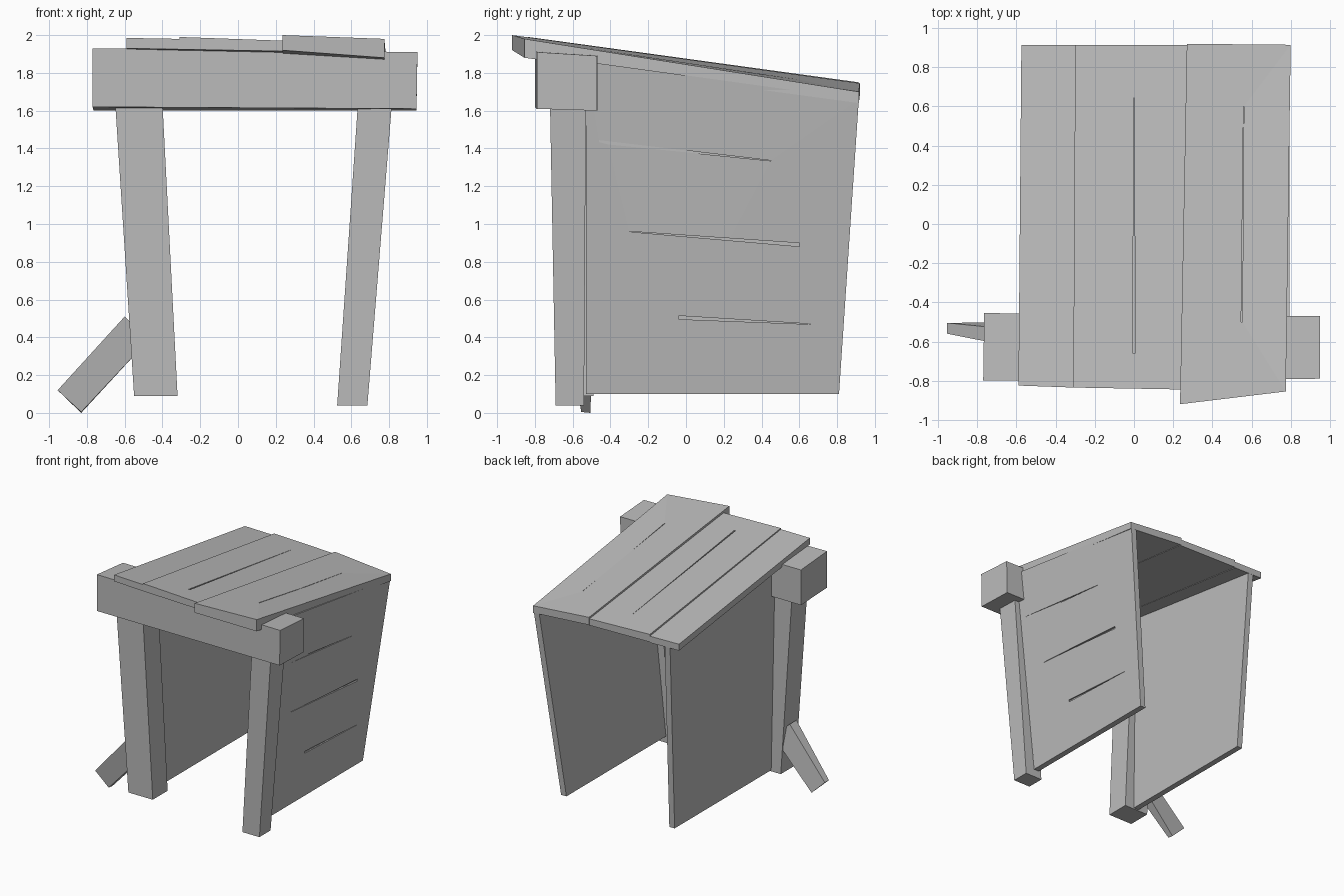
import bpy
import bmesh

cube = bpy.data.objects.get("Cube")
if cube:
    bpy.data.objects.remove(cube, do_unlink=True)

grey = bpy.data.materials.new("weathered_grey")
grey.use_nodes = True
grey.diffuse_color = (0.5, 0.5, 0.5, 1)
grey.node_tree.nodes["Principled BSDF"].inputs["Base Color"].default_value = (0.5, 0.5, 0.5, 1)


def loft(name, start, end):
    """Solid joining two four-cornered ends."""
    bm = bmesh.new()
    a = [bm.verts.new(p) for p in start]
    b = [bm.verts.new(p) for p in end]
    bm.faces.new(a)
    bm.faces.new(b)
    for i in range(4):
        j = (i + 1) % 4
        bm.faces.new((a[i], a[j], b[j], b[i]))
    bmesh.ops.recalc_face_normals(bm, faces=bm.faces)
    mesh = bpy.data.meshes.new(name)
    bm.to_mesh(mesh)
    bm.free()
    mesh.materials.append(grey)
    obj = bpy.data.objects.new(name, mesh)
    bpy.context.collection.objects.link(obj)
    return obj


def level(x0, x1, y0, y1, z):
    """Horizontal rectangle."""
    return [(x0, y0, z), (x1, y0, z), (x1, y1, z), (x0, y1, z)]


def plank_end(left, right, t_left, t_right):
    """Upright end of a roof plank, from its two top corners."""
    (xa, ya, za), (xb, yb, zb) = left, right
    return [left, right, (xb, yb, zb - t_right), (xa, ya, za - t_left)]


def crack(target, start, end):
    """Thin tapering split cut into a board."""
    cutter = loft(target.name + "_crack_cutter", start, end)
    cutter.hide_render = True
    cutter.hide_viewport = True
    cutter.display_type = 'WIRE'
    cut = target.modifiers.new("crack", 'BOOLEAN')
    cut.operation = 'DIFFERENCE'
    cut.solver = 'EXACT'
    cut.object = cutter


# Leaning front posts
loft("right_post", level(-0.55, -0.32, -0.69, -0.49, 0.09),
     level(-0.65, -0.40, -0.71, -0.50, 1.64))
loft("left_post", level(0.525, 0.685, -0.69, -0.54, 0.04),
     level(0.635, 0.815, -0.72, -0.53, 1.64))

# Lintel beam
loft("lintel_beam",
     [(-0.77, -0.8, 1.62), (-0.765, -0.455, 1.60), (-0.765, -0.455, 1.90), (-0.77, -0.8, 1.93)],
     [(0.945, -0.79, 1.61), (0.945, -0.47, 1.60), (0.95, -0.47, 1.89), (0.95, -0.79, 1.91)])

# Slanted brace against the post
loft("brace",
     [(-0.955, -0.56, 0.12), (-0.955, -0.505, 0.12), (-0.83, -0.505, 0), (-0.83, -0.555, 0.005)],
     [(-0.60, -0.63, 0.51), (-0.60, -0.54, 0.51), (-0.47, -0.50, 0.39), (-0.47, -0.60, 0.39)])


def wall(name, low, high, z_front, z_back, t=0.05):
    """Side wall: low and high are the inner x at the foot and the top."""
    foot = level(low, low + t, -0.53, 0.81, 0.1)
    top = [(high, -0.53, z_front), (high + t, -0.53, z_front),
           (high + t, 0.915, z_back), (high, 0.915, z_back)]
    return loft(name, foot, top)


wall("right_wall", -0.46, -0.49, 1.90, 1.70)
left_wall = wall("left_wall", 0.56, 0.745, 1.86, 1.66)

# Splits on the outside of the left wall


def wall_slit(y, z, h):
    x = 0.61 + (z - 0.1) * 0.117
    return [(x - 0.015, y, z - h), (x + 0.05, y, z - h), (x + 0.05, y, z + h), (x - 0.015, y, z + h)]


for (ya, za), (yb, zb) in (((-0.46, 1.435), (0.45, 1.335)),
                           ((0.60, 0.89), (-0.30, 0.96)),
                           ((-0.04, 0.505), (0.66, 0.47))):
    crack(left_wall, wall_slit(ya, za, 0.009), wall_slit(yb, zb, 0.001))

# Roof planks
loft("right_roof_plank",
     plank_end((-0.59, -0.825, 1.985), (-0.31, -0.835, 1.98), 0.055, 0.055),
     plank_end((-0.575, 0.915, 1.74), (-0.30, 0.915, 1.735), 0.055, 0.055))
middle = loft("middle_roof_plank",
              plank_end((-0.31, -0.835, 1.99), (0.25, -0.845, 1.97), 0.065, 0.055),
              plank_end((-0.30, 0.915, 1.75), (0.28, 0.915, 1.73), 0.065, 0.055))
left = loft("left_roof_plank",
            plank_end((0.235, -0.92, 2.0), (0.775, -0.855, 1.98), 0.08, 0.10),
            plank_end((0.27, 0.92, 1.745), (0.80, 0.915, 1.70), 0.065, 0.06))

# Splits along the roof


def roof_slit(x, y, z, h):
    return [(x - h, y, z - 0.015), (x + h, y, z - 0.015), (x + h, y, z + 0.05), (x - h, y, z + 0.05)]


crack(middle, roof_slit(0, -0.66, 1.955, 0.006), roof_slit(0, 0.72, 1.766, 0.001))
crack(left, roof_slit(0.55, -0.5, 1.925, 0.003), roof_slit(0.56, 0.6, 1.768, 0.001))
